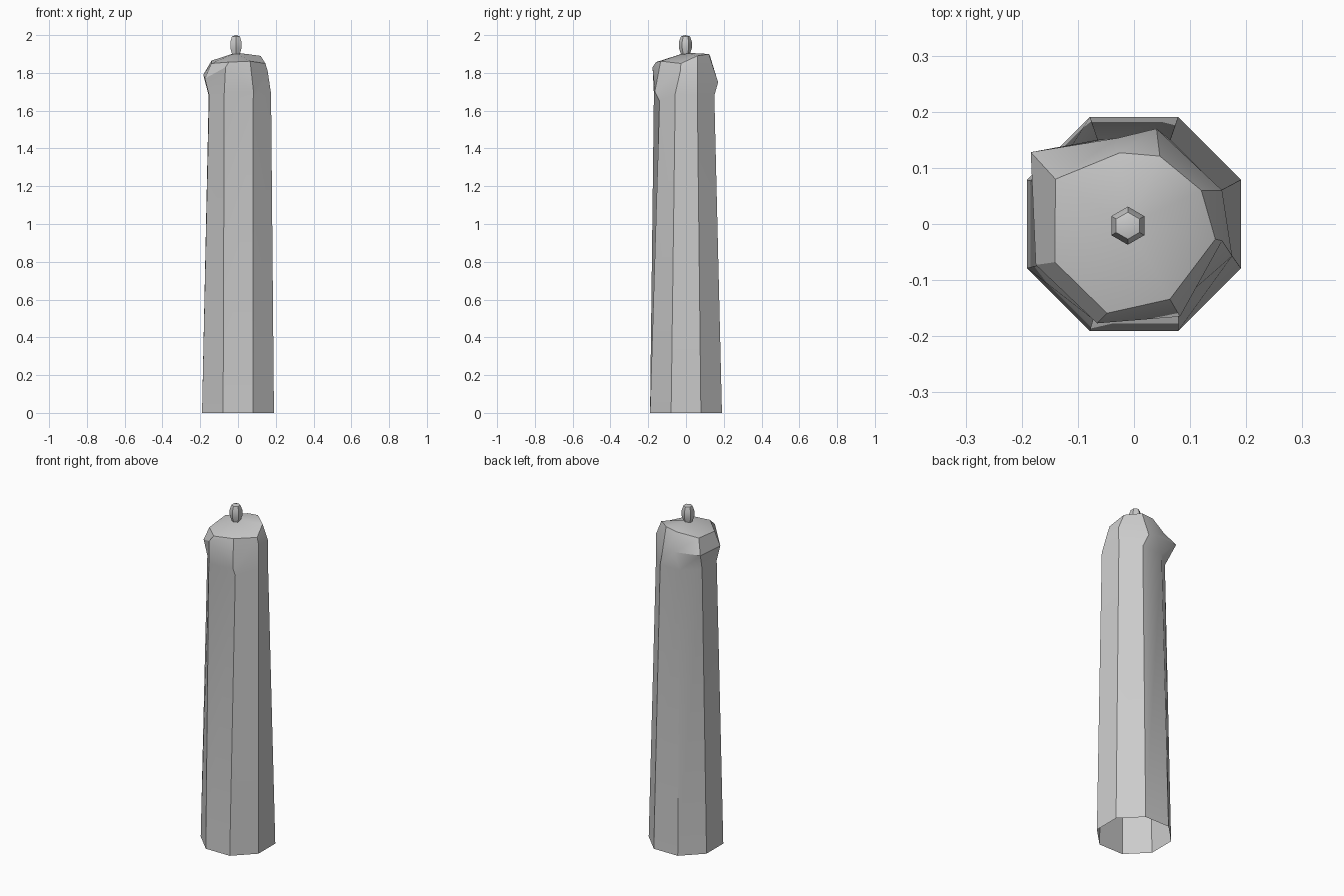
import bpy, bmesh, math

cube = bpy.data.objects.get("Cube")
if cube:
    bpy.data.objects.remove(cube, do_unlink=True)

wax = bpy.data.materials.new("pale_grey")
wax.use_nodes = True
colour = (0.6, 0.6, 0.6, 1)
wax.diffuse_color = colour
wax.node_tree.nodes["Principled BSDF"].inputs["Base Color"].default_value = colour


def loft(name, rings, tip):
    """Skin a stack of rings, leave the foot open and close the top on a tip."""
    bm = bmesh.new()
    loops = [[bm.verts.new(p) for p in ring] for ring in rings]
    count = len(loops[0])
    for low, high in zip(loops, loops[1:]):
        for i in range(count):
            j = (i + 1) % count
            bm.faces.new((low[i], low[j], high[j], high[i]))
    top = bm.verts.new(tip)
    for i in range(count):
        bm.faces.new((loops[-1][i], loops[-1][(i + 1) % count], top))
    mesh = bpy.data.meshes.new(name)
    bm.to_mesh(mesh)
    bm.free()
    mesh.materials.append(wax)
    obj = bpy.data.objects.new(name, mesh)
    bpy.context.collection.objects.link(obj)
    bpy.ops.object.select_all(action="DESELECT")
    obj.select_set(True)
    bpy.context.view_layer.objects.active = obj
    bpy.ops.object.shade_smooth_by_angle(angle=math.radians(30))


def polygon(sides, radius, z, turn, x=0, y=0):
    return [(x + radius * math.cos(turn + math.tau * i / sides),
             y + radius * math.sin(turn + math.tau * i / sides), z)
            for i in range(sides)]


# Candle: octagonal foot, tapered neck, drooping wax bulge and cap rim,
# each listed counter-clockwise from the +x, +y corner
foot = polygon(8, 0.206, 0, math.pi / 8)
neck = [(.155, .06, 1.68), (.065, .15, 1.68), (-.065, .15, 1.68), (-.155, .07, 1.68),
        (-.153, -.07, 1.68), (-.073, -.17, 1.69), (.08, -.14, 1.65), (.175, -.057, 1.69)]
bulge = [(.157, .06, 1.8), (.04, .17, 1.75), (-.03, .153, 1.78), (-.184, .128, 1.79),
         (-.175, -.073, 1.77), (-.066, -.177, 1.83), (.082, -.165, 1.7), (.157, -.03, 1.81)]
rim = [(.12, .06, 1.89), (.046, .121, 1.9), (-.025, .127, 1.89), (-.14, .08, 1.865),
       (-.141, -.068, 1.85), (-.048, -.159, 1.857), (.064, -.134, 1.862), (.145, -.027, 1.85)]
loft("candle", [foot, neck, bulge, rim], (-.011, -.002, 1.907))

# Wick: small six-sided bud on top
profile = [(.02, 1.89), (.034, 1.93), (.034, 1.965), (.024, 1.993)]
loft("wick", [polygon(6, r, z, math.pi / 6, -.011, -.003) for r, z in profile],
     (-.011, -.003, 2))
